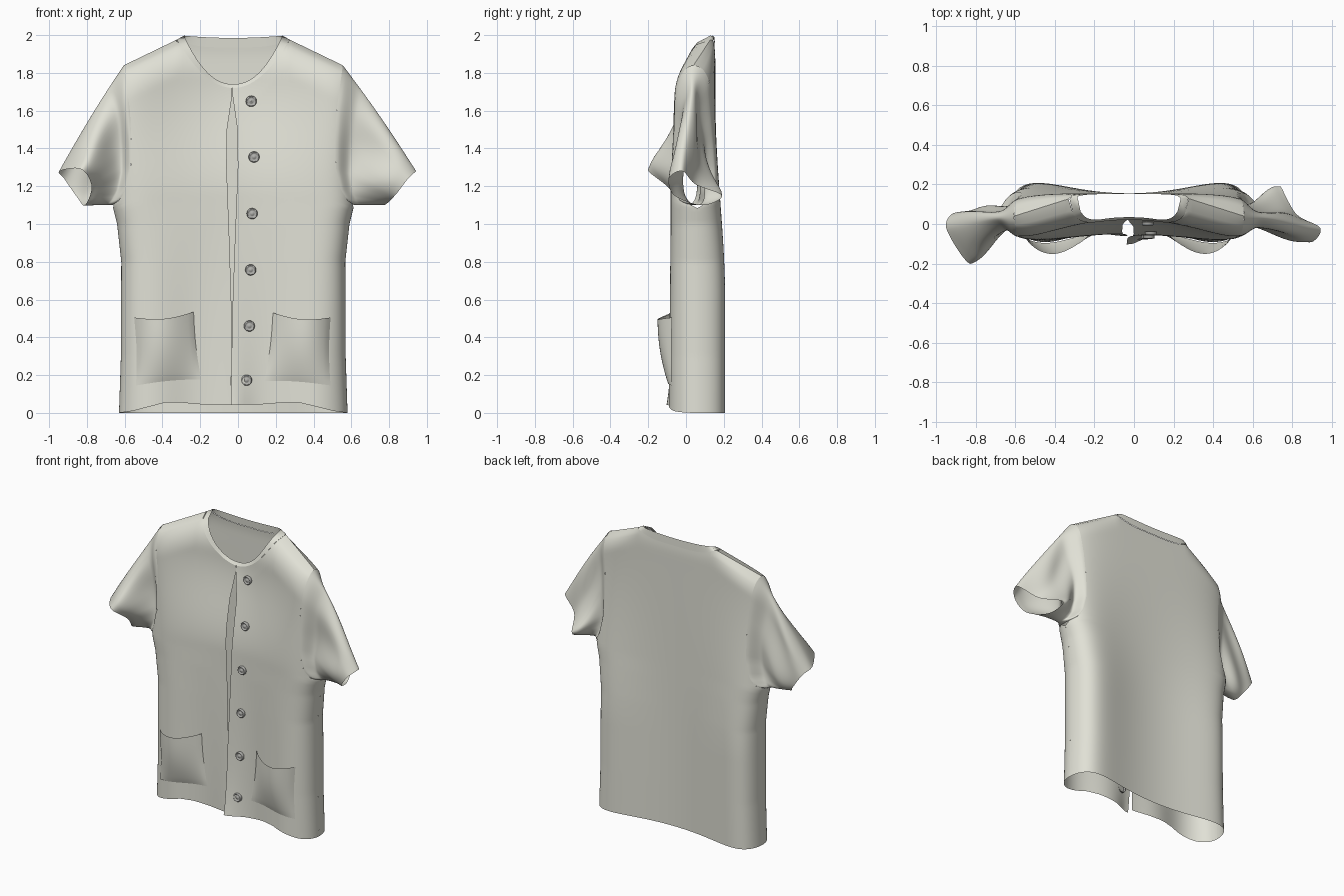
import bpy, math
from mathutils import Vector

if "Cube" in bpy.data.objects:
    bpy.data.objects.remove(bpy.data.objects["Cube"])

def material(name, rgb):
    m = bpy.data.materials.new(name)
    m.diffuse_color = (*rgb, 1)
    m.use_nodes = True
    m.node_tree.nodes["Principled BSDF"].inputs["Base Color"].default_value = m.diffuse_color
    return m

CLOTH = material("warm grey cloth", (0.75, 0.75, 0.67))
BUTTON = material("grey button", (0.42, 0.42, 0.40))

def grid(name, rows, mat=CLOTH, closed=False):
    """Smooth quad sheet (or tube) from rows of points."""
    n = len(rows[0])
    faces = [(i*n + j, i*n + (j+1) % n, (i+1)*n + (j+1) % n, (i+1)*n + j)
             for i in range(len(rows)-1) for j in range(n if closed else n-1)]
    me = bpy.data.meshes.new(name)
    me.from_pydata([p for r in rows for p in r], [], faces)
    me.materials.append(mat)
    me.shade_smooth()
    ob = bpy.data.objects.new(name, me)
    bpy.context.collection.objects.link(ob)
    return ob

def interp(table, t):
    if t <= table[0][0]:
        return table[0][1]
    for (a, va), (b, vb) in zip(table, table[1:]):
        if t <= b:
            return va + (vb-va)*(t-a)/(b-a)
    return table[-1][1]

def smooth(t):
    t = min(max(t, 0), 1)
    return t*t*(3 - 2*t)

# Body shape: half width (with armhole cut), shoulder line, front and back depth
CX = -0.025
WIDTH = [(0, .605), (.3, .595), (.8, .593), (1.0, .615), (1.1, .64), (1.125, .605),
         (1.18, .57), (1.3, .543), (1.45, .54), (1.6, .547), (1.84, .58)]
EDGE_R = [(.05, -.012), (.5, -.006), (.9, .008), (1.3, .024), (1.5, .022), (1.68, -.004)]
EDGE_L = [(.05, -.012), (.5, -.008), (.9, -.02), (1.3, -.035), (1.5, -.033), (1.68, -.006)]
HEM = [(0, .042), (.3, .046), (.45, .055), (.58, .056), (.75, .03), (.88, .01), (1, 0)]

def width(z):
    return interp(WIDTH, z)

def shoulder(ax):
    return interp([(.28, 1.985), (.58, 1.84)], ax)

def body_y(dx, z, back):
    ax = abs(dx)
    u = min(ax / width(min(z, 1.1)), 1)
    round_off = math.sqrt(max(0, 1 - u**5))
    if back:
        y = .06 + (.095 + .13*u*u*(1 - smooth((z-.6)/1.2)))*round_off
    else:
        wave = .012*math.cos(15*dx)*max(0, 1 - z)
        y = .06 - (.11 + .09*u*u + wave)*round_off
        y += .075*smooth((z-1.15)/.6)*max(0, 1 - 1.2*u*u)   # chest leans back
    crest = interp([(.28, .135), (.58, .04)], ax)
    t = min(max((shoulder(ax) - z)/(.12 if back else .2), 0), 1)
    g = math.sqrt(max(0, 1 - (1-t)**2))
    return crest + (y - crest)*g

def front_top(ax):
    return 1.72 + .26*(ax/.3)**2 if ax < .3 else shoulder(ax)

def back_top(ax):
    return 1.985 - .05*(1 - (ax/.3)**4) if ax < .3 else shoulder(ax)

NR, NC = 90, 40

def front_panel(name, side, edge):
    rows = []
    for i in range(NR+1):
        row = []
        for j in range(NC+1):
            w = math.sin(j/NC*math.pi/2)
            e_top = edge[-1][1]
            top = front_top(abs(e_top + (side*.58 - e_top)*w))
            hem = interp(HEM, w)
            z = hem + (top-hem)*i/NR
            e = interp(edge, z)
            dx = e + (side*width(z) - e)*w
            y = body_y(dx, z, False)
            if side > 0:   # placket edge, flared at the hem
                y -= .01*math.exp(-abs(dx-e)/.12)*min(1, (top-z)/.1)
                y -= .04*math.exp(-z/.2)*math.exp(-(dx/.08)**2)
            row.append((CX+dx, y, z))
        rows.append(row if side > 0 else row[::-1])
    return grid(name, rows)

front_panel("front_panel_left", -1, EDGE_L)
front_panel("front_panel_right", 1, EDGE_R)

# Back panel
rows = []
for i in range(NR+1):
    row = []
    for j in range(2*NC+1):
        s = math.cos(j/(2*NC)*math.pi)
        z = back_top(.58*abs(s))*i/NR
        dx = s*width(z)
        row.append((CX+dx, body_y(dx, z, True), z))
    rows.append(row)
grid("back_panel", rows)

# Collar band around the neckline
low, high = [], []
M = 32
for back in (False, True):
    for k in range(M):
        dx = .3*(2*k/M - 1)*(-1 if back else 1)
        ax = abs(dx)
        z = (back_top if back else front_top)(ax)
        y = body_y(dx, z, back)
        low.append((CX+dx, y + (.003 if back else -.004), z))
        zi = 1.985 + .012*(ax/.3)**2 if back else 1.74 + .257*(ax/.3)**2.2
        high.append((CX+dx*.87, y + (.0 if back else .01), zi))
grid("collar_band", [low, high], closed=True)

# Sleeves: armhole loop blended to a drooping cuff loop, pinched flat near the seam
def closed_spline(pts, t):
    n = len(pts)
    i = int(t*n) % n
    f = t*n - int(t*n)
    a, b, c, d = (Vector(pts[(i+k) % n]) for k in (-1, 0, 1, 2))
    return .5*(2*b + (c-a)*f + (2*a-5*b+4*c-d)*f*f + (3*b-a-3*c+d)*f**3)

def sleeve(name, side, cuff):
    n, rows = 64, []
    for i in range(33):
        f = i/32
        pinch = .5*(smooth(f/.25) if f < .25 else 1 - smooth((f-.25)/.65))
        row = []
        for j in range(n):
            a = 2*math.pi*j/n
            z = 1.47 + .37*math.cos(a)
            dx = side*width(z)
            p = Vector((CX+dx, body_y(dx, z, a > math.pi), z))
            p = p.lerp(closed_spline(cuff, j/n), f)
            fold = math.sin(math.pi*f)*abs(math.sin(a))   # soft creases
            p.y += (.04 - p.y)*pinch + .012*fold*math.sin(4*a + 5*f)
            p.z += .015*math.sin(math.pi*f)*max(0, math.cos(a))
            row.append(p)
        rows.append(row if side > 0 else row[::-1])
    grid(name, rows, closed=True)

sleeve("sleeve_left", -1, [(-.945, -.03, 1.28), (-.83, -.2, 1.29), (-.775, -.1, 1.2),
                           (-.81, 0, 1.10), (-.85, .05, 1.14), (-.92, .05, 1.24)])
sleeve("sleeve_right", 1, [(.94, -.02, 1.28), (.90, -.09, 1.24), (.83, -.06, 1.15),
                           (.77, .09, 1.10), (.74, .19, 1.15), (.82, .05, 1.21)])

# Patch pockets, gaping at the top
def pocket(name, bl, br, tr, tl):
    bl, br, tr, tl = map(Vector, (bl, br, tr, tl))
    rows = []
    for i in range(17):
        v = i/16
        row = []
        for j in range(21):
            u = j/20
            p = bl.lerp(br, u).lerp(tl.lerp(tr, u), v)
            su, sv = math.sin(math.pi*u), math.sin(math.pi*v)
            x = p.x + .008*sv*(.5-u)*2
            z = p.y - .022*su*v + .008*su*(1-v)
            puff = .006 + .062*su**.8*v**.8 + .012*sv*su**.5
            row.append((x, body_y(x-CX, z, False) - puff, z))
        rows.append(row)
    grid(name, rows)

pocket("pocket_left", (-.54, .145), (-.195, .178), (-.235, .535), (-.55, .505))
pocket("pocket_right", (.14, .17), (.49, .145), (.49, .505), (.185, .53))

# Buttons: turned profile with raised rim and centre
PROFILE = [(.029, -.004), (.029, .008), (.026, .013), (.022, .013), (.019, .007),
           (.012, .007), (.009, .011), (.0005, .012)]
for k, (x, z) in enumerate([(.07, 1.65), (.085, 1.355), (.075, 1.055),
                            (.067, .757), (.06, .46), (.045, .173)]):
    y = body_y(x-CX, z, False) - .009
    grid(f"button_{k+1}", [[(x + r*math.cos(a), y - h, z + r*math.sin(a))
         for a in (2*math.pi*j/24 for j in range(24))] for r, h in PROFILE],
         BUTTON, closed=True)
